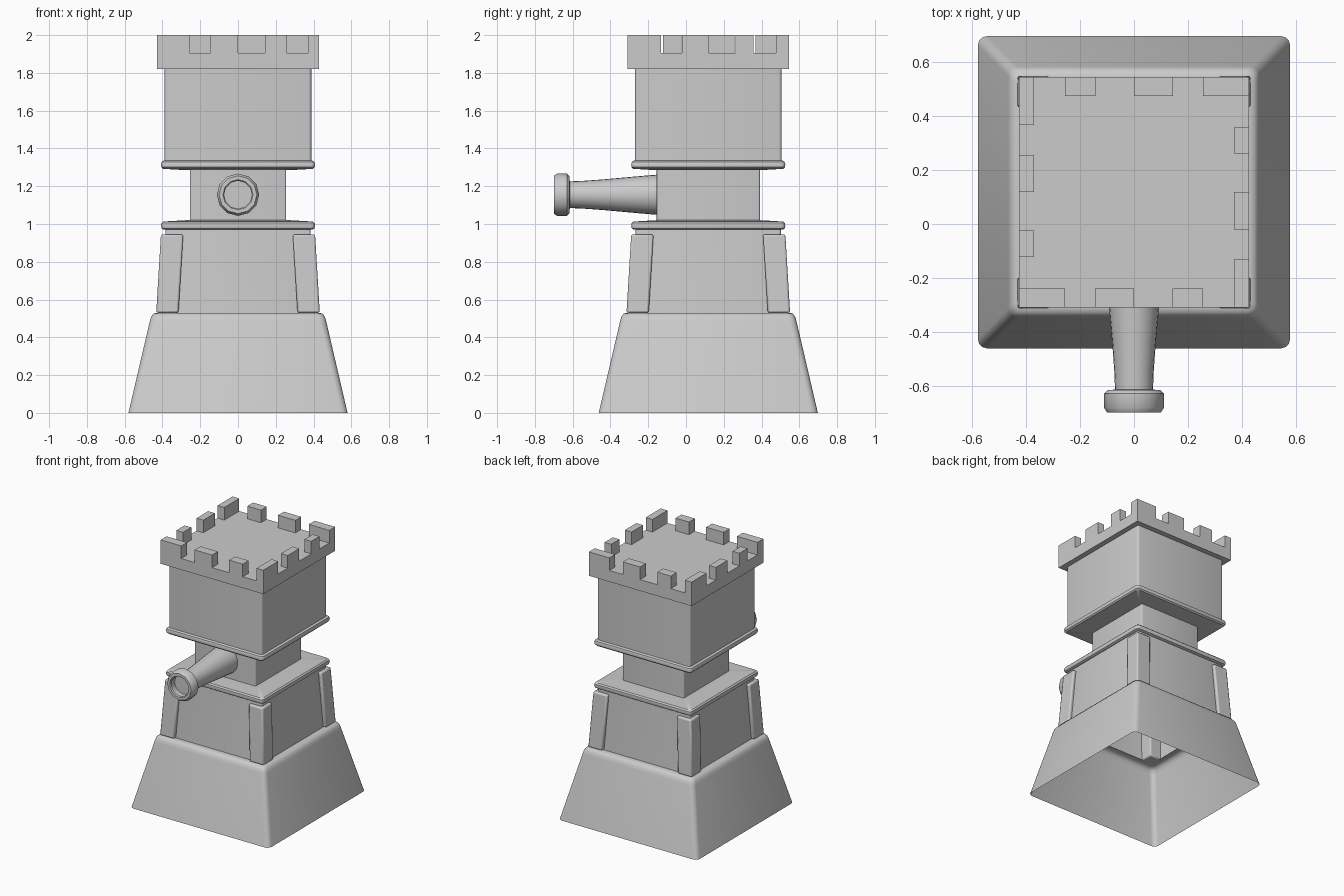
import bpy, bmesh, math

if "Cube" in bpy.data.objects:
    bpy.data.objects.remove(bpy.data.objects["Cube"])

CY = 0.118      # centre of the tower in y (the cannon shifts it back)


def finish(name, bm, loc=(0, 0, 0), smooth=True):
    bmesh.ops.recalc_face_normals(bm, faces=bm.faces)
    me = bpy.data.meshes.new(name)
    bm.to_mesh(me)
    bm.free()
    ob = bpy.data.objects.new(name, me)
    ob.location = loc
    bpy.context.collection.objects.link(ob)
    if smooth:
        bpy.ops.object.select_all(action='DESELECT')
        ob.select_set(True)
        bpy.context.view_layer.objects.active = ob
        bpy.ops.object.shade_smooth_by_angle(angle=math.radians(35))
    return ob


def skin(bm, rings, bottom, top):
    """Bridge rings of coordinates, optionally capping the ends."""
    rings = [[bm.verts.new(p) for p in r] for r in rings]
    n = len(rings[0])
    for a, b in zip(rings, rings[1:]):
        for i in range(n):
            j = (i + 1) % n
            bm.faces.new((a[i], a[j], b[j], b[i]))
    if bottom:
        bm.faces.new(rings[0])
    if top:
        bm.faces.new(rings[-1])


def square_ring(hx, hy, z, r, segs=3):
    pts = []
    for k, (sx, sy) in enumerate(((1, 1), (-1, 1), (-1, -1), (1, -1))):
        for i in range(segs + 1):
            a = math.pi / 2 * (k + i / segs)
            pts.append((sx * (hx - r) + r * math.cos(a),
                        sy * (hy - r) + r * math.sin(a), z))
    return pts


def tier(name, profile, r, bottom=True, top=True):
    """Square tower section from (half width, z) pairs with rounded corners."""
    bm = bmesh.new()
    skin(bm, [square_ring(h, h, z, r) for h, z in profile], bottom, top)
    return finish(name, bm, (0, CY, 0))


def add_box(bm, x0, x1, y0, y1, z0, z1):
    v = bmesh.ops.create_cube(bm, size=1)['verts']
    for p in v:
        p.co = (x1 if p.co.x > 0 else x0, y1 if p.co.y > 0 else y0,
                z1 if p.co.z > 0 else z0)
    return v


# Hollow flared base and tapered lower storey, both open underneath
tier("base", [(0.58, 0), (0.467, 0.485), (0.46, 0.51), (0.447, 0.526), (0.43, 0.53), (0.40, 0.53)],
     0.035, bottom=False, top=False)
tier("lower_storey", [(0.408, 0.53), (0.385, 0.945), (0.384, 0.97)], 0.012, bottom=False)

# Leaning corner posts, mirrored to all four corners
bm = bmesh.new()
for v in add_box(bm, 0.315, 0.433, 0.315, 0.433, 0.53, 0.945):
    if v.co.z > 0.7:
        v.co.x -= 0.025
        v.co.y -= 0.025
post = finish("corner_post", bm, (0, CY, 0))
bev = post.modifiers.new("bevel", 'BEVEL')
bev.width, bev.segments = 0.01, 2
mir = post.modifiers.new("mirror", 'MIRROR')
mir.use_axis = (True, True, False)

# Rounded ledges above and below the neck
for name, flip in (("lower_ledge", False), ("upper_ledge", True)):
    prof = [(0.395, 0), (0.404, 0.006), (0.408, 0.018), (0.406, 0.034), (0.397, 0.043), (0.275, 0.05)]
    if flip:
        prof = [(h, 1.335 - z) for h, z in reversed(prof)]
    else:
        prof = [(h, 0.97 + z) for h, z in prof]
    tier(name, prof, 0.022)

# Neck, slightly deeper than wide
bm = bmesh.new()
skin(bm, [square_ring(0.255, 0.273, z, 0.008) for z in (1.01, 1.295)], True, True)
finish("neck", bm, (0, CY, 0))

tier("upper_storey", [(0.388, 1.32), (0.388, 1.83)], 0.015)

# Crown slab with battlements; the pattern repeats when turned half round
H = 0.428
bm = bmesh.new()
add_box(bm, -H, H, -H, H, 1.82, 1.905)
row_x = ((-H, -0.257), (-0.145, 0.0), (0.143, 0.256))      # front edge
row_y = ((-H, -0.25), (-0.138, 0.0), (0.143, 0.24))        # right edge
for s in (1, -1):
    boxes = [(a, b, -H, -H + 0.07) for a, b in row_x]
    boxes += [(H - 0.056, H, a, b) for a, b in row_y]
    for x0, x1, y0, y1 in boxes:
        x0, x1 = sorted((s * x0, s * x1))
        y0, y1 = sorted((s * y0, s * y1))
        add_box(bm, x0, x1, y0, y1, 1.905, 2.0)
finish("battlements", bm, (0, CY, 0), smooth=False)


# Cannon: barrel and hollow muzzle ring turned around the y axis
def turned(name, profile, sides, top=True):
    bm = bmesh.new()
    rings = [[(r * math.cos(2 * math.pi * i / sides), y, r * math.sin(2 * math.pi * i / sides))
              for i in range(sides)] for r, y in profile]
    skin(bm, rings, True, top)
    return finish(name, bm, (0, 0, 1.155))


turned("cannon_barrel", [(0.107, -0.14), (0.105, -0.17), (0.099, -0.24), (0.091, -0.33),
                         (0.081, -0.44), (0.073, -0.55), (0.07, -0.63)], 24)
turned("cannon_muzzle", [(0.07, -0.615), (0.098, -0.617), (0.112, -0.63), (0.112, -0.682),
                         (0.1, -0.7), (0.08, -0.7), (0.074, -0.692), (0.074, -0.65)], 12)
